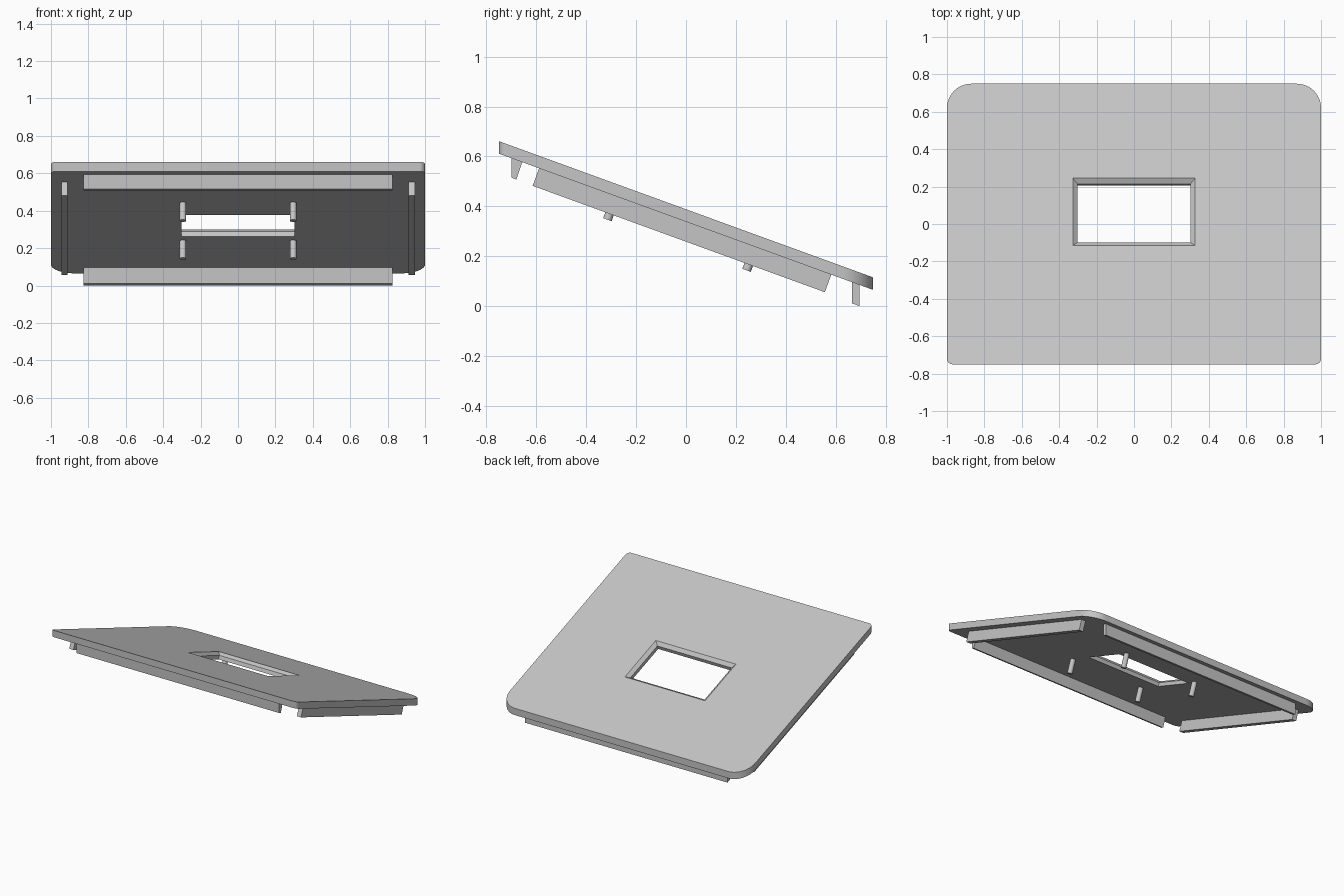
import bpy, bmesh
from math import sin, cos, tan, radians, pi

cube = bpy.data.objects.get("Cube")
if cube:
    bpy.data.objects.remove(cube)

TILT = radians(20)
TOP_Z = 0.388        # height of the upper surface at the centre
THICK = 0.05         # plate thickness measured vertically

grey = bpy.data.materials.new("light grey")
grey.use_nodes = True
grey.diffuse_color = (0.56, 0.56, 0.56, 1)
grey.node_tree.nodes["Principled BSDF"].inputs["Base Color"].default_value = grey.diffuse_color


def top(y):
    return TOP_Z - y * tan(TILT)


def under(y):
    return top(y) - THICK


def tilted(x, v, w):
    """Point in the sloped plane: v runs down the slope, w stands square to it."""
    return (x, v * cos(TILT) + w * sin(TILT), TOP_Z - v * sin(TILT) + w * cos(TILT))


def loft(name, rings, smooth=False):
    """Closed solid through rings of equal point count."""
    bm = bmesh.new()
    loops = [[bm.verts.new(p) for p in ring] for ring in rings]
    n = len(loops[0])
    for a, b in zip(loops, loops[1:]):
        for i in range(n):
            j = (i + 1) % n
            bm.faces.new((a[i], a[j], b[j], b[i]))
    bm.faces.new(loops[0][::-1])
    bm.faces.new(loops[-1])
    bmesh.ops.recalc_face_normals(bm, faces=bm.faces)
    mesh = bpy.data.meshes.new(name)
    bm.to_mesh(mesh)
    bm.free()
    mesh.materials.append(grey)
    obj = bpy.data.objects.new(name, mesh)
    bpy.context.collection.objects.link(obj)
    if smooth:
        shade(obj)
    return obj


def activate(obj):
    bpy.ops.object.select_all(action='DESELECT')
    obj.select_set(True)
    bpy.context.view_layer.objects.active = obj


def shade(obj):
    activate(obj)
    bpy.ops.object.shade_smooth_by_angle(angle=radians(30))


# Sloped plate: wide rounding at the back corners, small at the front
outline = []
corners = [(1, 1, 0.13), (-1, 1, 0.13), (-1, -1, 0.03), (1, -1, 0.03)]
for k, (sx, sy, r) in enumerate(corners):
    for i in range(13):
        a = (k + i / 12) * pi / 2
        outline.append((sx * (1 - r) + r * cos(a), sy * (0.75 - r) + r * sin(a)))
plate = loft("sloped_plate", [[(x, y, under(y)) for x, y in outline],
                              [(x, y, top(y)) for x, y in outline]])


# Window: chamfered rim above, straight walls below
def window_ring(w, inset):
    hx, hv = 0.327 - inset, 0.1916 - inset
    return [tilted(sx * hx, 0.069 + sv * hv, w)
            for sx, sv in ((1, 1), (-1, 1), (-1, -1), (1, -1))]


cutter = loft("window_cutter", [window_ring(-0.1, 0.025), window_ring(-0.02, 0.025),
                                window_ring(0.02, -0.025)])
cutter.hide_render = True
cut = plate.modifiers.new("window", 'BOOLEAN')
cut.operation = 'DIFFERENCE'
cut.solver = 'EXACT'
cut.object = cutter
activate(plate)
bpy.ops.object.modifier_apply(modifier=cut.name)
bpy.data.objects.remove(cutter)
shade(plate)

# Front and back rails, cross-sections in (y, z)
SINK = 0.005
sections = {
    "front_rail": [(-0.70, under(-0.70) + SINK), (-0.70, 0.515),
                   (-0.68, 0.507), (-0.655, under(-0.655) + SINK)],
    "back_rail": [(0.665, under(0.665) + SINK), (0.665, 0.011),
                  (0.695, 0), (0.695, under(0.695) + SINK)],
}
for name, section in sections.items():
    loft(name, [[(x, y, z) for y, z in section] for x in (-0.825, 0.825)])

# Side rails and four mounting pegs, square to the slope
BOTTOM = -THICK * cos(TILT)
for side, s in (("left", 1), ("right", -1)):
    loft(side + "_rail", [[tilted(s * x, v, w) for x, v in
                           ((0.911, -0.61), (0.945, -0.61), (0.945, 0.637), (0.911, 0.637))]
                          for w in (BOTTOM - 0.075, BOTTOM + SINK)])
    for end, v in (("front", -0.282), ("back", 0.312)):
        loft(f"{end}_{side}_peg",
             [[tilted(s * 0.295 + 0.018 * cos(i * pi / 12), v + 0.018 * sin(i * pi / 12), w)
               for i in range(24)] for w in (BOTTOM - 0.1, BOTTOM + SINK)], smooth=True)
